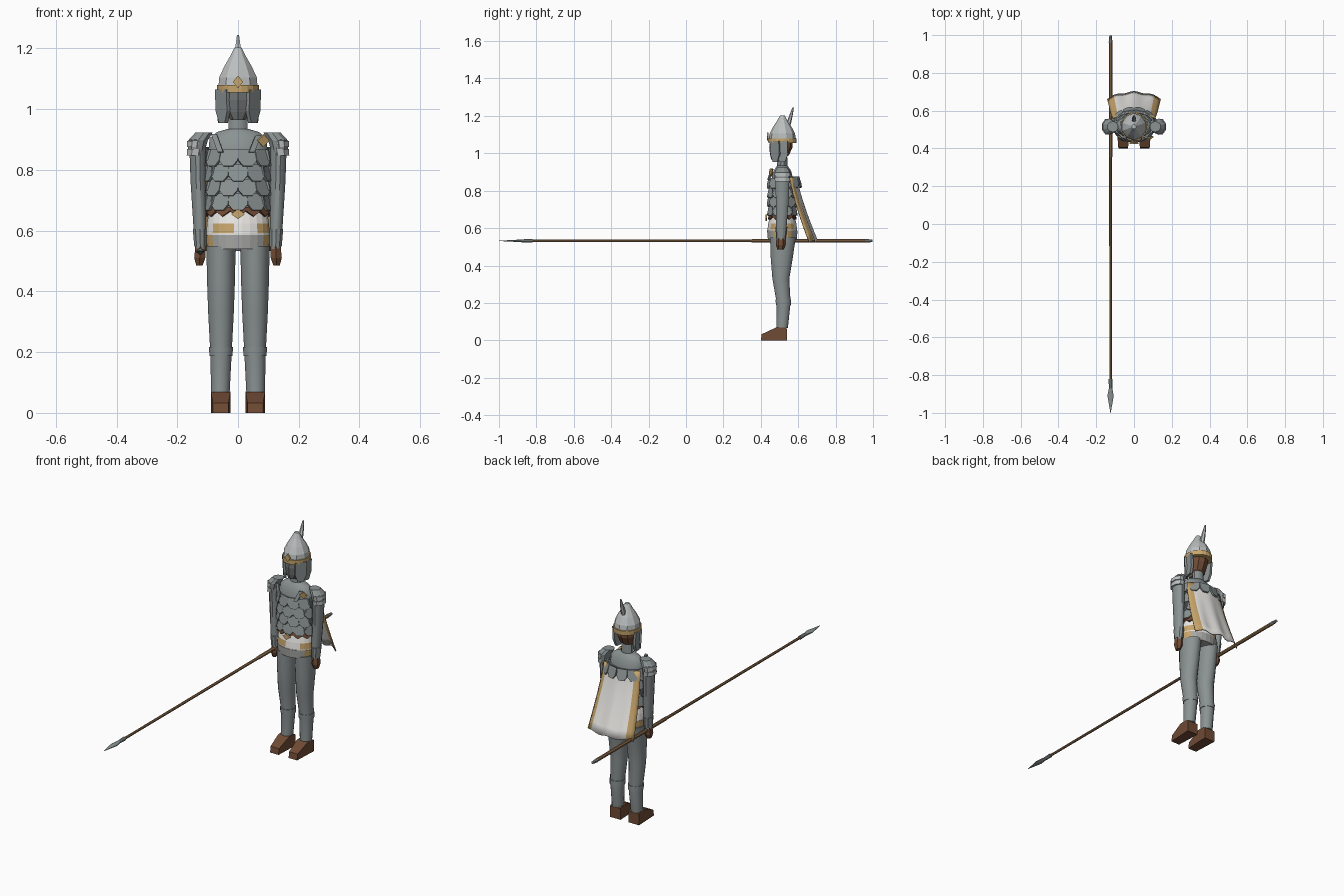
import bpy, bmesh, math
from mathutils import Vector

if "Cube" in bpy.data.objects:
    bpy.data.objects.remove(bpy.data.objects["Cube"])


def material(name, r, g, b):
    m = bpy.data.materials.new(name)
    m.use_nodes = True
    m.diffuse_color = (r, g, b, 1)
    m.node_tree.nodes["Principled BSDF"].inputs["Base Color"].default_value = (r, g, b, 1)
    return m


steel = material("steel", .26, .29, .29)
dark = material("dark steel", .16, .17, .17)
light = material("light steel", .5, .52, .52)
belt_grey = material("belt grey", .4, .4, .39)
white = material("white cloth", .85, .84, .81)
gold = material("gold", .58, .38, .15)
leather = material("brown leather", .16, .07, .035)
wood = material("wood", .3, .17, .08)

CY = .515  # depth of the body's centre line


def finish(name, bm, mats, smooth=False, rule=None):
    bmesh.ops.recalc_face_normals(bm, faces=bm.faces)
    if rule:
        for f in bm.faces:
            f.material_index = int(rule(f.calc_center_median(), f.normal))
    me = bpy.data.meshes.new(name)
    bm.to_mesh(me)
    bm.free()
    for m in mats:
        me.materials.append(m)
    ob = bpy.data.objects.new(name, me)
    bpy.context.collection.objects.link(ob)
    if smooth:
        bpy.ops.object.select_all(action='DESELECT')
        ob.select_set(True)
        bpy.context.view_layer.objects.active = ob
        bpy.ops.object.shade_smooth_by_angle(angle=math.radians(38))
    return ob


def loft(name, rings, mats, n=12, smooth=False, along_y=False, rule=None):
    """Skin of elliptical rings: (position, centre a, centre b, radius a, radius b)."""
    bm = bmesh.new()
    loops = []
    for t, a, b, ra, rb in rings:
        loop = []
        for i in range(n):
            w = math.tau * (i + .5) / n
            p, q = a + ra * math.cos(w), b + rb * math.sin(w)
            loop.append(bm.verts.new((p, t, q) if along_y else (p, q, t)))
        loops.append(loop)
    for lo, hi in zip(loops, loops[1:]):
        for i in range(n):
            j = (i + 1) % n
            bm.faces.new((lo[i], lo[j], hi[j], hi[i]))
    bm.faces.new(loops[0])
    bm.faces.new(loops[-1])
    return finish(name, bm, mats, smooth, rule)


SCALE = [(-.5, .5), (.5, .5), (.5, -.15), (.25, -.5), (-.25, -.5), (-.5, -.15)]
POINT = [(-.5, .5), (.5, .5), (.5, .1), (0, -.5), (-.5, .1)]
DIAMOND = [(0, .5), (.5, 0), (0, -.5), (-.5, 0)]
STRIP = [(-.7, .5), (-.1, .5), (.7, -.5), (.1, -.5)]


def plates(name, shape, places, mat, w, h, tilt=0, thick=.008):
    """Flat plates at (position, facing angle); tilt swings the lower edge outward."""
    bm = bmesh.new()
    for pos, ang in places:
        out = Vector((math.sin(ang), -math.cos(ang), 0))
        side = Vector((math.cos(ang), math.sin(ang), 0))
        up = Vector((0, 0, math.cos(tilt))) - out * math.sin(tilt)
        nrm = side.cross(up).normalized()
        rows = [[bm.verts.new(Vector(pos) + side * a * w + up * b * h + nrm * d)
                 for a, b in shape] for d in (-thick / 2, thick / 2)]
        bm.faces.new(rows[0])
        bm.faces.new(rows[1])
        k = len(shape)
        for i in range(k):
            j = (i + 1) % k
            bm.faces.new((rows[0][i], rows[0][j], rows[1][j], rows[1][i]))
    return finish(name, bm, [mat])


def around(z, rx, ry, count, shift=0, keep=lambda a: True):
    angs = [math.tau * (i + shift) / count for i in range(count)]
    return [((rx * math.sin(a), CY - ry * math.cos(a), z),
             math.atan2(math.sin(a) * ry, math.cos(a) * rx)) for a in angs if keep(a)]


# Torso, neck and head
loft("torso", [(.56, 0, CY, .095, .062), (.75, 0, CY, .092, .06), (.86, 0, CY, .1, .06),
               (.905, 0, CY, .095, .048), (.925, 0, CY, .07, .035), (.935, 0, CY, .035, .028)],
     [steel], 16, True)
loft("neck", [(.92, 0, CY, .034, .028), (.99, 0, CY, .032, .026)], [steel], 10, True)
loft("head", [(.965, 0, .487, .026, .03), (.99, 0, .5, .044, .05), (1.03, 0, .507, .052, .062),
              (1.07, 0, .51, .05, .06)], [dark, leather], 10,
     rule=lambda c, n: n.y > .3)

# Helmet with rim, rear spike, cheek guards and badge
loft("helmet", [(1.07, 0, CY, .068, .074), (1.105, 0, CY, .065, .068), (1.14, 0, CY, .048, .05),
                (1.175, 0, CY, .027, .027), (1.203, 0, CY, .012, .012)], [light], 10)
loft("helmet_rim", [(1.055, 0, CY, .07, .076), (1.08, 0, CY, .07, .077)], [gold], 20)
loft("helmet_spike", [(1.12, 0, .54, .01, .01), (1.17, 0, .552, .013, .012),
                      (1.205, 0, .562, .01, .009), (1.245, 0, .573, .004, .004)], [light], 6)
plates("helmet_badge", DIAMOND, [((0, .437, 1.09), 0)], gold, .034, .042, .0)
for s, tag in ((-1, "right"), (1, "left")):
    plates(tag + "_cheek_guard", SCALE, [((s * .06, .515, 1.01), s * 1.45),
                                         ((s * .05, .478, 1.01), s * .9)],
           steel, .06, .11, -.05, .014)

# Scale armour in staggered rows, plus the rear collar over the cape
for i, z in enumerate((.84, .79, .742, .694)):
    plates(f"scale_row_{i + 1}", SCALE, around(z, .1, .073, 10, (i + 1) % 2 / 2),
           steel, .064, .056, .22)
plates("rear_collar_scales", SCALE,
       around(.845, .115, .093, 12, .5, lambda a: math.cos(a) < -.2), steel, .055, .06, .3)
plates("leather_fringe", POINT, around(.662, .1, .07, 12), leather, .055, .032, .2)
plates("belt_badge", DIAMOND, [((0, .428, .655), 0)], gold, .046, .034)
plates("chest_badge", DIAMOND, [((.083, .455, .897), .4)], gold, .042, .042, -.2)
plates("right_chest_strap", STRIP, [((-.068, .452, .888), -.3)], steel, .032, .06, .2)
plates("left_chest_strap", [(-a, b) for a, b in reversed(STRIP)],
       [((.055, .45, .885), .3)], steel, .032, .055, .2)

# Waist cloth with gold patches, and belt
loft("waist_cloth", [(.58, 0, CY, .105, .08), (.592, 0, CY, .105, .08), (.624, 0, CY, .103, .076),
                     (.665, 0, CY, .096, .066)], [white, gold], 24,
     rule=lambda c, n: .592 < c.z < .624 and abs(n.z) < .5
     and (-.08 < c.x < -.025 or c.x > .06))
loft("belt", [(.54, 0, CY, .102, .078), (.586, 0, CY, .107, .082)], [belt_grey, gold], 24,
     rule=lambda c, n: abs(n.z) < .5 and .085 < abs(c.x) < .101)

# Limbs on both sides
for s, tag in ((-1, "right"), (1, "left")):
    x = s * .056
    loft(tag + "_leg", [(.065, s * .058, .514, .031, .031), (.2, x, .522, .036, .038),
                        (.33, x, .507, .043, .046), (.44, x, .512, .047, .06),
                        (.55, x, .518, .049, .07)], [steel], 16, True)
    loft(tag + "_greave_rim", [(.188, x, .521, .039, .041), (.217, x, .52, .04, .042)],
         [steel], 16, True)

    # Wedge shoe
    bm = bmesh.new()
    outline = [(.4, 0), (.54, 0), (.54, .062), (.525, .07), (.48, .068), (.405, .033)]
    sides = [[bm.verts.new((s * .057 + d * (.026 if y < .45 else .032), y, z))
              for y, z in outline] for d in (-1, 1)]
    bm.faces.new(sides[0])
    bm.faces.new(sides[1])
    for i in range(len(outline)):
        j = (i + 1) % len(outline)
        bm.faces.new((sides[0][i], sides[0][j], sides[1][j], sides[1][i]))
    finish(tag + "_shoe", bm, [leather])

    # Arm, bracer, hand and shoulder armour
    loft(tag + "_arm", [(.54, s * .124, .508, .018, .022), (.62, s * .126, .51, .022, .03),
                        (.76, s * .131, CY, .026, .036), (.9, s * .134, CY, .028, .04)],
         [steel], 12, True)
    loft(tag + "_bracer", [(.548, s * .124, .508, .021, .026), (.605, s * .126, .51, .024, .032)],
         [steel], 10)
    loft(tag + "_hand", [(.485, s * .127, .505, .012, .016), (.51, s * .126, .506, .021, .026),
                         (.548, s * .124, .508, .019, .024)], [leather], 6)
    loft(tag + "_shoulder", [(.85, s * .138, CY, .027, .04), (.897, s * .132, CY, .034, .043),
                             (.923, s * .112, CY, .03, .028)], [steel], 10)
    for k, z in enumerate((.848, .875)):
        loft(f"{tag}_shoulder_band_{k + 1}", [(z, s * .142, CY, .029, .043),
                                              (z + .021, s * .139, CY, .031, .045)], [light], 8)

# Cape: flared, bowed sheet with gold side borders and a wavy hem
bm = bmesh.new()
NU, NV = 16, 8
grid = []
for j in range(NV + 1):
    v = j / NV
    row = []
    for i in range(NU + 1):
        u = 2 * i / NU - 1
        row.append(bm.verts.new((u * (.112 + .03 * v),
                                 .595 + .105 * v ** 1.3 - .035 * u * u
                                 + .004 * v * math.cos(u * 9),
                                 .87 - .34 * v + .006 * v * math.cos(u * 9))))
    grid.append(row)
for j in range(NV):
    for i in range(NU):
        f = bm.faces.new((grid[j][i], grid[j][i + 1], grid[j + 1][i + 1], grid[j + 1][i]))
        f.material_index = int(i < 2 or i >= NU - 2)
cape = finish("cape", bm, [white, gold], True)
cape.modifiers.new("thickness", 'SOLIDIFY').thickness = .006

# Spear held level in the right hand
SX, SZ = -.124, .532
loft("spear_shaft", [(-.84, SX, SZ, .007, .007), (.35, SX, SZ, .008, .008),
                     (.355, SX, SZ, .01, .01), (.965, SX, SZ, .01, .01)],
     [wood], 8, True, True)
loft("spear_butt", [(.96, SX, SZ, .011, .011), (.998, SX, SZ, .007, .007)], [steel], 8, False, True)
loft("spear_head", [(-1, SX, SZ, .001, .001), (-.91, SX, SZ, .018, .006), (-.87, SX, SZ, .01, .009),
                    (-.82, SX, SZ, .011, .011)], [steel], 8, False, True)
